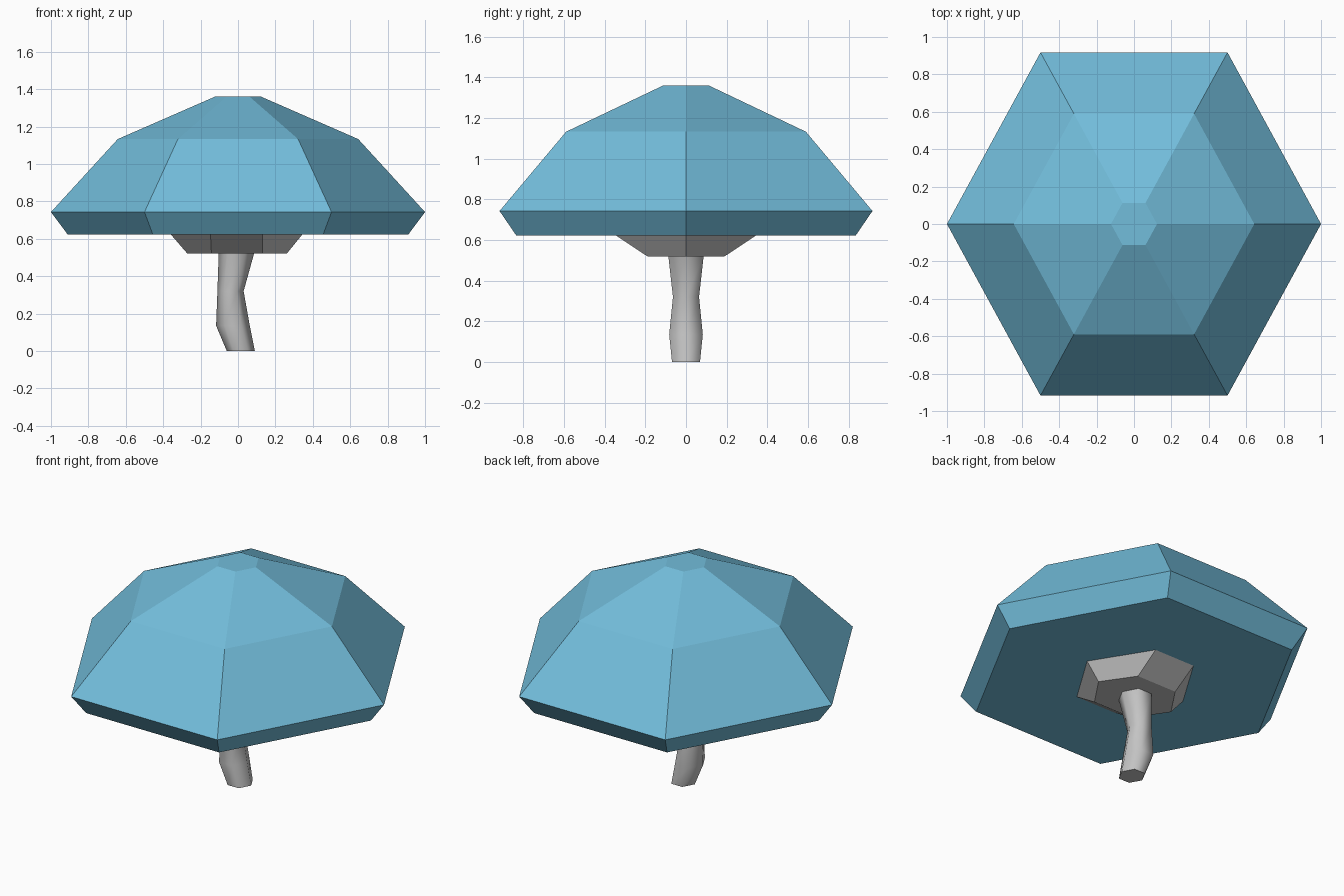
import bpy, bmesh, math

if "Cube" in bpy.data.objects:
    bpy.data.objects.remove(bpy.data.objects["Cube"])

Y_STRETCH = 1.059  # hexagons are slightly stretched in depth


def material(name, rgb):
    m = bpy.data.materials.new(name)
    m.diffuse_color = (*rgb, 1.0)
    m.use_nodes = True
    m.node_tree.nodes["Principled BSDF"].inputs["Base Color"].default_value = m.diffuse_color
    return m


def hexagon(radius, z, cx=0.0):
    return [(cx + radius * math.cos(math.radians(60 * i)),
             Y_STRETCH * radius * math.sin(math.radians(60 * i)), z)
            for i in range(6)]


def loft(name, rings, mat):
    """Closed solid through a stack of six-sided rings."""
    bm = bmesh.new()
    loops = [[bm.verts.new(p) for p in ring] for ring in rings]
    for a, b in zip(loops, loops[1:]):
        for i in range(6):
            j = (i + 1) % 6
            bm.faces.new((a[i], a[j], b[j], b[i]))
    bm.faces.new(loops[0][::-1])
    bm.faces.new(loops[-1])
    bmesh.ops.recalc_face_normals(bm, faces=bm.faces)
    mesh = bpy.data.meshes.new(name)
    bm.to_mesh(mesh)
    bm.free()
    mesh.materials.append(mat)
    ob = bpy.data.objects.new(name, mesh)
    bpy.context.collection.objects.link(ob)
    return ob


blue = material("cap blue", (0.17, 0.51, 0.71))
grey = material("stem grey", (0.55, 0.55, 0.55))

# Cap: faceted dome with a bevelled rim and flat underside
loft("mushroom_cap",
     [hexagon(r, z) for r, z in ((0.91, 0.622), (1.0, 0.743), (0.643, 1.133), (0.123, 1.36))],
     blue)


# Collar under the cap: irregular six-sided frustum
def collar_ring(left, right, inner_left, inner_right, depth, z):
    return [(right, 0, z), (inner_right, depth, z), (inner_left, depth, z),
            (left, 0, z), (inner_left, -depth, z), (inner_right, -depth, z)]


loft("collar", [collar_ring(-0.27, 0.26, -0.142, 0.13, 0.19, 0.52),
                collar_ring(-0.36, 0.345, -0.147, 0.13, 0.347, 0.624)], grey)

# Stem: bent six-sided tube, smooth around the sides with sharp ends
stem = loft("stem",
            [hexagon(r, z, cx) for r, z, cx in ((0.075, 0.0, 0.015), (0.09, 0.135, -0.027),
                                                (0.07, 0.32, -0.04), (0.095, 0.525, -0.008))],
            grey)
bpy.context.view_layer.objects.active = stem
stem.select_set(True)
bpy.ops.object.shade_smooth_by_angle(angle=math.radians(65))
